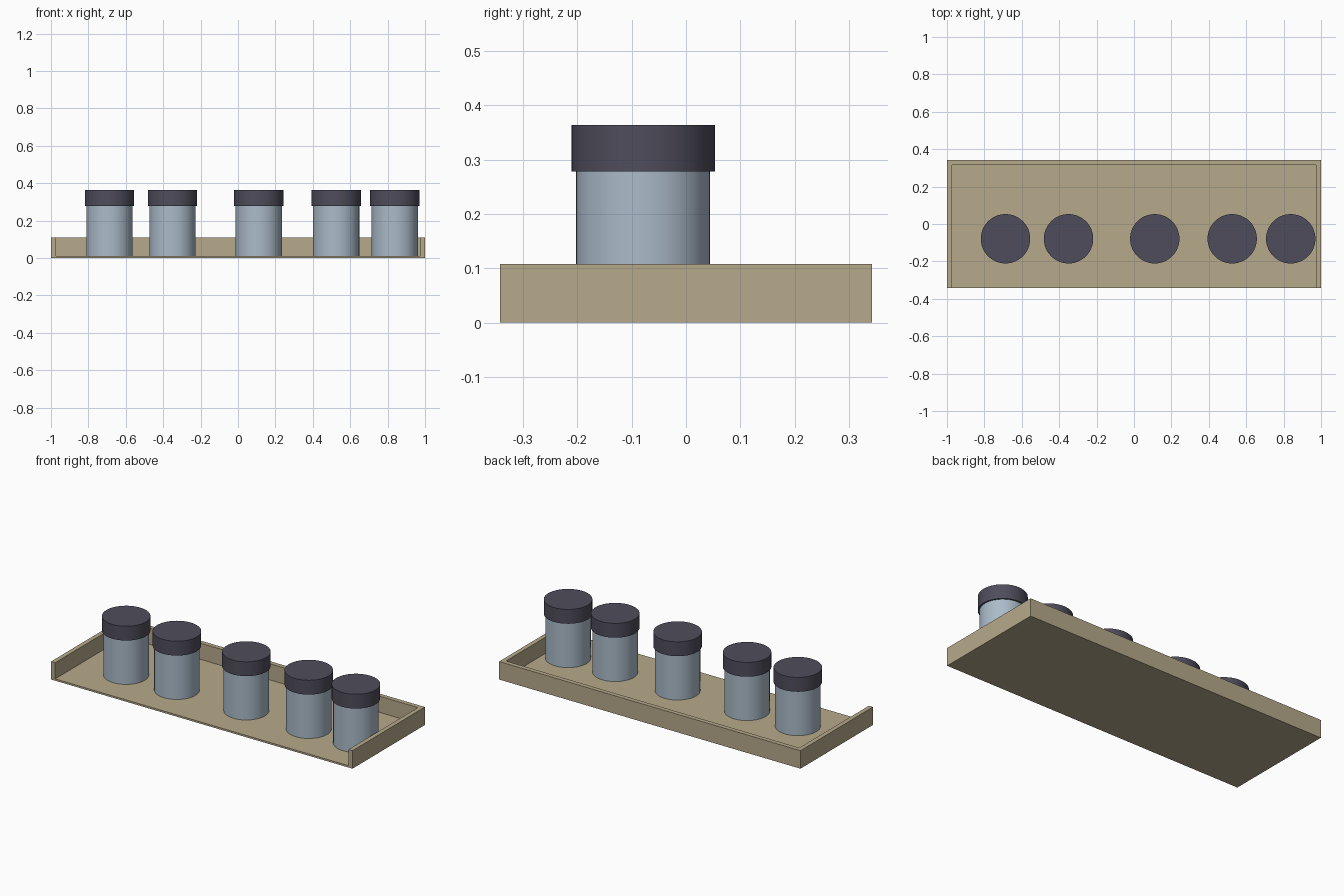
import bpy
import math

if "Cube" in bpy.data.objects:
    bpy.data.objects.remove(bpy.data.objects["Cube"])


def material(name, rgb):
    m = bpy.data.materials.new(name)
    m.diffuse_color = (*rgb, 1.0)
    m.use_nodes = True
    m.node_tree.nodes["Principled BSDF"].inputs["Base Color"].default_value = m.diffuse_color
    return m


WOOD = material("tan wood", (0.47, 0.40, 0.26))
GLASS = material("pale blue grey", (0.41, 0.50, 0.59))
LID = material("dark slate", (0.078, 0.073, 0.105))


def box(name, lo, hi, mat):
    bpy.ops.mesh.primitive_cube_add(size=1, location=[(a + b) / 2 for a, b in zip(lo, hi)])
    o = bpy.context.object
    o.name = name
    o.scale = [b - a for a, b in zip(lo, hi)]
    bpy.ops.object.transform_apply(location=False, rotation=False, scale=True)
    o.data.materials.append(mat)


def cylinder(name, x, y, r, z0, z1, mat):
    bpy.ops.mesh.primitive_cylinder_add(vertices=48, radius=r, depth=z1 - z0,
                                        location=(x, y, (z0 + z1) / 2))
    o = bpy.context.object
    o.name = name
    o.data.materials.append(mat)
    bpy.ops.object.shade_smooth_by_angle(angle=math.radians(30))


# Tray: thin floor, low back and side walls, open front
HY, H, T, FLOOR = 0.343, 0.108, 0.027, 0.011
box("tray_floor", (-1, -HY, 0), (1, HY, FLOOR), WOOD)
box("back_wall", (-1 + T, HY - T, FLOOR), (1 - T, HY, H), WOOD)
box("left_wall", (-1, -HY, FLOOR), (-1 + T, HY, H), WOOD)
box("right_wall", (1 - T, -HY, FLOOR), (1, HY, H), WOOD)

# Row of unevenly spaced jars with wider lids
for i, x in enumerate((-0.687, -0.35, 0.111, 0.525, 0.838), 1):
    cylinder(f"jar_body_{i}", x, -0.079, 0.1235, FLOOR, 0.278, GLASS)
    cylinder(f"jar_lid_{i}", x, -0.079, 0.132, 0.278, 0.364, LID)
